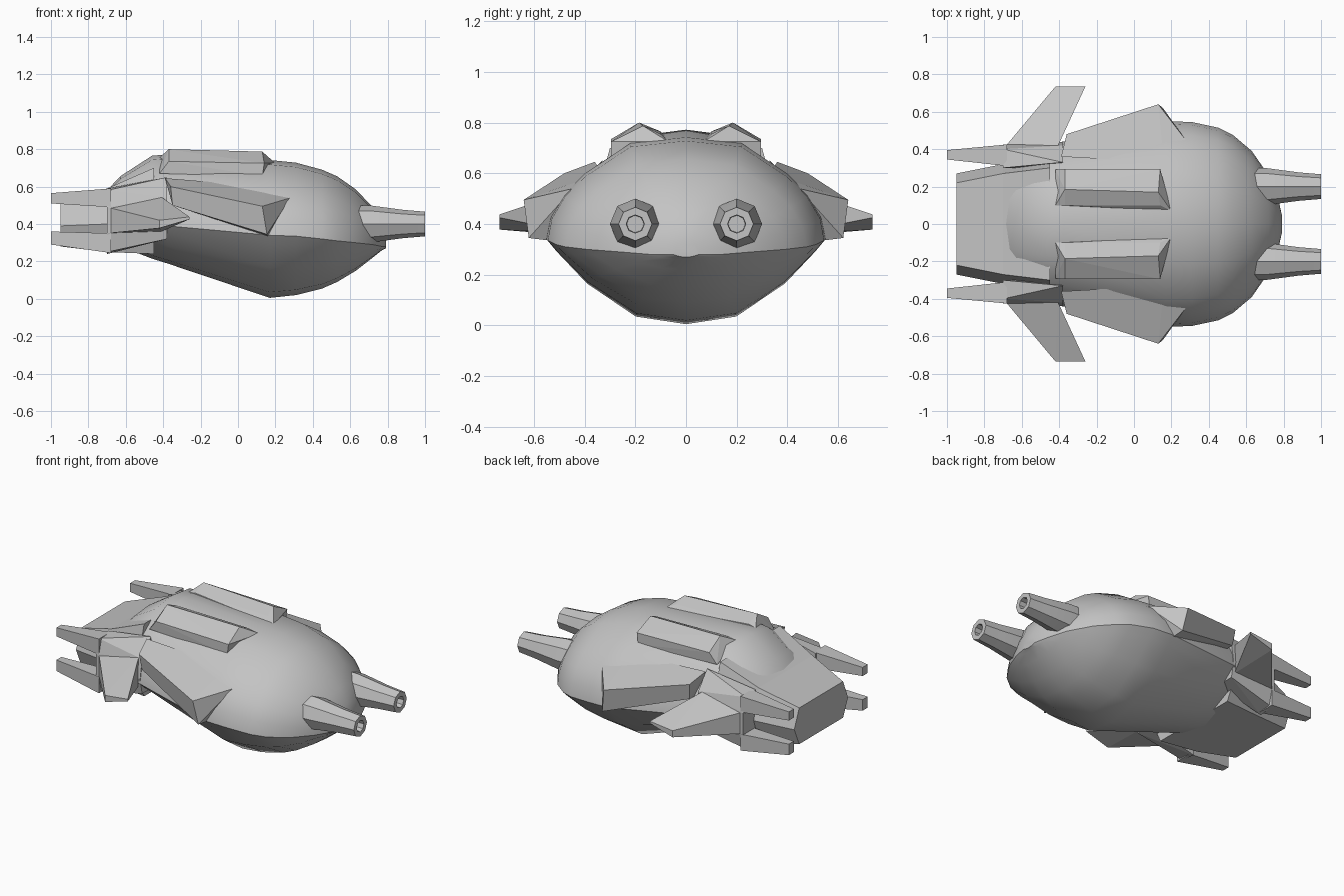
import bpy, bmesh, math
from mathutils import Vector

cube = bpy.data.objects.get("Cube")
if cube:
    bpy.data.objects.remove(cube, do_unlink=True)

grey = bpy.data.materials.new("hull_grey")
grey.use_nodes = True
grey.diffuse_color = (0.55, 0.55, 0.55, 1)
grey.node_tree.nodes["Principled BSDF"].inputs["Base Color"].default_value = (0.55, 0.55, 0.55, 1)


def finish(name, bm, angle=None):
    bmesh.ops.recalc_face_normals(bm, faces=bm.faces)
    mesh = bpy.data.meshes.new(name)
    bm.to_mesh(mesh)
    bm.free()
    mesh.materials.append(grey)
    ob = bpy.data.objects.new(name, mesh)
    bpy.context.collection.objects.link(ob)
    if angle:
        bpy.ops.object.select_all(action='DESELECT')
        ob.select_set(True)
        bpy.context.view_layer.objects.active = ob
        bpy.ops.object.shade_smooth_by_angle(angle=math.radians(angle))
    return ob


def loft(name, rings, angle=None):
    """Bridge closed rings of equal length and cap both ends."""
    bm = bmesh.new()
    loops = [[bm.verts.new(p) for p in ring] for ring in rings]
    n = len(loops[0])
    for a, b in zip(loops, loops[1:]):
        for i in range(n):
            j = (i + 1) % n
            bm.faces.new((a[i], a[j], b[j], b[i]))
    bm.faces.new(loops[0])
    bm.faces.new(loops[-1])
    return finish(name, bm, angle)


def block(name, points):
    """Convex faceted block, made once for each side."""
    for side, s in (("left", 1), ("right", -1)):
        bm = bmesh.new()
        for x, y, z in points:
            bm.verts.new((x, y * s, z))
        res = bmesh.ops.convex_hull(bm, input=bm.verts)
        loose = [v for v in bm.verts if not v.link_faces]
        bmesh.ops.delete(bm, geom=loose, context='VERTS')
        bmesh.ops.dissolve_limit(bm, angle_limit=0.05, verts=bm.verts, edges=bm.edges)
        finish(name + "_" + side, bm)


# Main hull: domed top and bowl-shaped belly meeting at a seam
lower = [(0, 1), (.36, .91), (.71, .52), (.93, .14)]
upper = [(1, 0), (.97, .22), (.87, .45), (.73, .64), (.4, .94)]


def hull_ring(x, w, bottom, seam, top):
    half = [(y * w, seam - k * (seam - bottom)) for y, k in lower]
    half += [(y * w, seam + k * (top - seam)) for y, k in upper]
    ring = half + [(0, top)] + [(-y, z) for y, z in reversed(half[1:])]
    return [(x, y, z) for y, z in ring]


stations = [
    (-.70, .30, .30, .41, .58), (-.63, .37, .28, .41, .655),
    (-.46, .425, .215, .40, .765), (-.38, .44, .19, .39, .772),
    (.17, .55, .005, .34, .742), (.31, .545, .02, .335, .728),
    (.45, .515, .055, .32, .69), (.53, .475, .09, .31, .655),
    (.63, .39, .15, .30, .585), (.72, .26, .22, .29, .49),
    (.77, .14, .26, .28, .41), (.79, .05, .27, .28, .34)]
loft("main_hull", [hull_ring(*s) for s in stations], 35)


# Tail housing: six-sided boom that tapers to the rear
def six(x, w, flat, bottom, mid, top):
    return [(x, w, mid), (x, flat, top), (x, -flat, top),
            (x, -w, mid), (x, -flat, bottom), (x, flat, bottom)]


loft("tail_housing", [six(-.95, .27, .22, .28, .39, .51),
                      six(-.70, .32, .27, .25, .40, .59),
                      six(-.45, .38, .30, .24, .40, .70)])

# Shoulder fairings that carry the wings and tail prongs
block("rear_fairing", [(-.7, y, z) for y, z in
                       ((.30, .24), (.40, .25), (.425, .35), (.425, .49), (.40, .58), (.30, .59))] +
      [(-.38, y, z) for y, z in ((.30, .32), (.42, .32), (.44, .42), (.42, .54), (.33, .65))])

# Swept wings
block("wing", [(-.70, .40, .35), (-.70, .40, .49), (-.41, .41, .36), (-.41, .41, .545),
               (-.42, .735, .378), (-.42, .735, .42), (-.26, .735, .425), (-.26, .735, .438)])


# Upper and lower tail prongs
def prong(name, root, tip):
    block(name, [(-.68, y, z) for y in (.31, .425) for z in root] +
          [(-1, y, z) for y in (.345, .395) for z in tip])


prong("upper_prong", (.49, .59), (.51, .565))
prong("lower_prong", (.245, .35), (.29, .36))

# Side pods with raked front faces
block("side_pod", [(.13, .64, .495), (.155, .62, .345), (.16, .54, .335), (.28, .445, .54),
                   (-.36, .48, .60), (-.35, .465, .50), (-.39, .36, .645),
                   (-.35, .36, .50), (.15, .36, .40), (.16, .33, .60)])

# Roof pods with a ridge along the top
block("roof_pod", [(-.37, .185, .80), (.13, .17, .787), (-.37, .295, .735), (.14, .295, .725),
                   (-.42, .29, .67), (.13, .295, .655), (-.42, .10, .755), (.20, .07, .725),
                   (-.37, .10, .765), (.14, .10, .755), (-.42, .10, .68), (.16, .09, .66)])

# Twin nose guns with hollow muzzles
barrel = [(.55, .10), (.70, .10), (.88, .076), (1.0, .066), (1.0, .036), (.95, .034)]
for side, s in (("left", 1), ("right", -1)):
    rings = []
    for x, r in barrel:
        turns = [math.pi / 4 * i for i in range(8)]
        rings.append([Vector((x, s * .2 + r * math.cos(a), .4 + r * math.sin(a))) for a in turns])
    loft("nose_gun_" + side, rings, 30)
